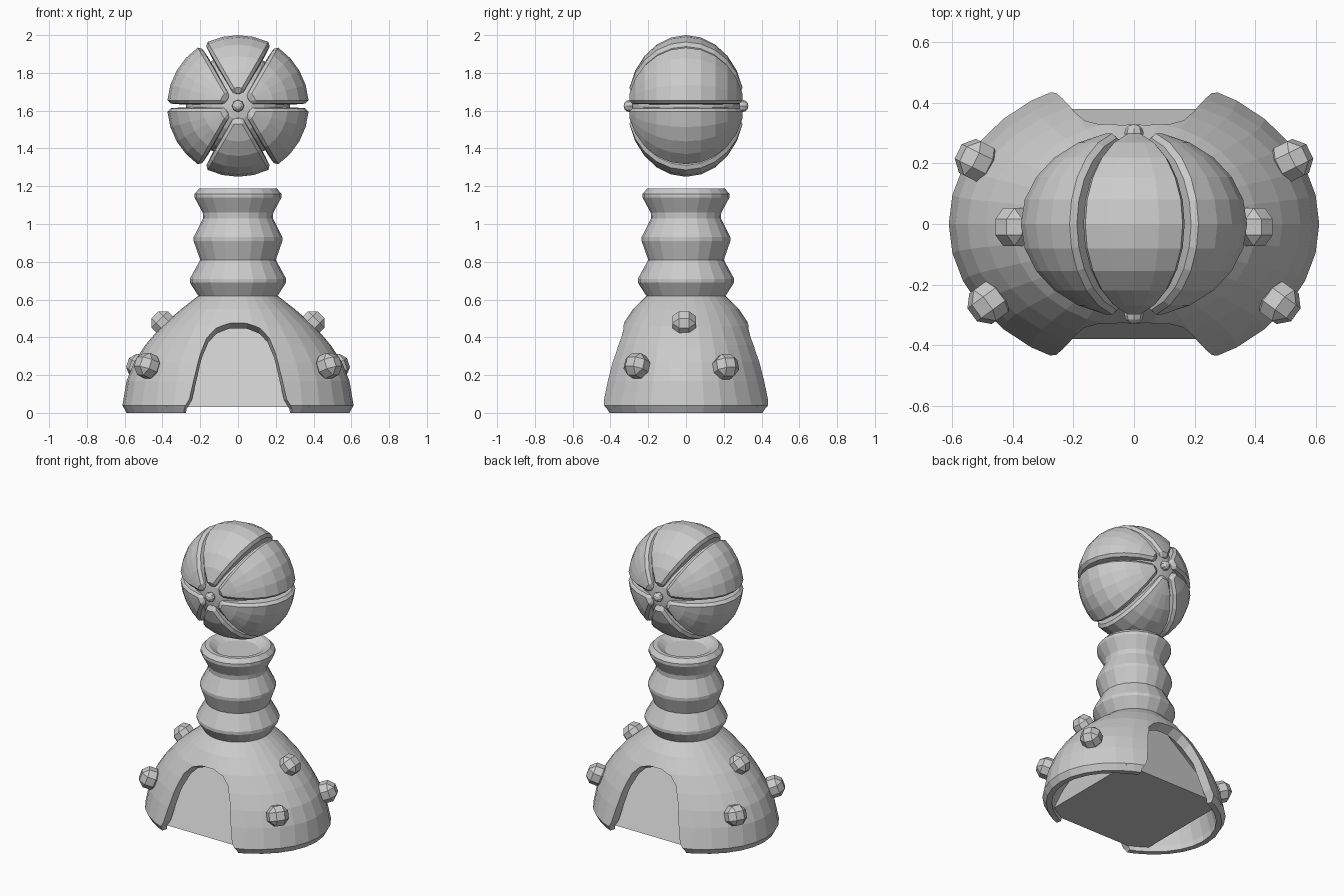
import bpy, bmesh
from math import sin, cos, asin, radians, pi
from mathutils import Vector, Matrix

if "Cube" in bpy.data.objects:
    bpy.data.objects.remove(bpy.data.objects["Cube"])


def make_object(name, bm):
    bmesh.ops.recalc_face_normals(bm, faces=bm.faces)
    mesh = bpy.data.meshes.new(name)
    bm.to_mesh(mesh)
    bm.free()
    obj = bpy.data.objects.new(name, mesh)
    bpy.context.collection.objects.link(obj)
    return obj


def loft(name, rings):
    """Skin closed rings of points and cap both ends."""
    bm = bmesh.new()
    rows = [[bm.verts.new(p) for p in ring] for ring in rings]
    n = len(rows[0])
    for a, b in zip(rows, rows[1:]):
        for i in range(n):
            j = (i + 1) % n
            bm.faces.new((a[i], a[j], b[j], b[i]))
    bm.faces.new(rows[0])
    bm.faces.new(rows[-1])
    return make_object(name, bm)


def ellipse(z, a, b, n):
    return [(a * cos(2 * pi * i / n), b * sin(2 * pi * i / n), z) for i in range(n)]


# Hollow oval dome: outer levels upward, then inner levels (z, x radius, y radius)
outer = [(0, .59, .465), (.04, .612, .49), (.17, .59, .452), (.27, .55, .42),
         (.36, .49, .385), (.46, .405, .34), (.55, .30, .28), (.62, .21, .21)]
inner = [(.57, .17, .17), (.50, .26, .24), (.41, .36, .295), (.27, .49, .365),
         (.04, .555, .43), (0, .555, .43)]
n = 32
bm = bmesh.new()
rows = [[bm.verts.new(p) for p in ellipse(*lv, n)] for lv in outer + inner]
for k, a in enumerate(rows):
    if k == len(outer) - 1:
        bm.faces.new(a)
        bm.faces.new(rows[k + 1])
        continue
    b = rows[(k + 1) % len(rows)]
    for i in range(n):
        j = (i + 1) % n
        bm.faces.new((a[i], a[j], b[j], b[i]))
dome = make_object("base_dome", bm)

# Arched openings front and back, flaring outward
half = [(.30, -.1), (.28, .02), (.25, .07), (.23, .18), (.205, .32),
        (.175, .42), (.125, .48), (.05, .51)]
arch = half + [(-x, z) for x, z in reversed(half)]
rings = []
for y in (-.7, 0, .7):
    s = .62 + abs(y) * .95
    rings.append([(x * s, y, z * s) for x, z in arch])
cutter = loft("arch_cutter", rings)
cutter.hide_render = True
mod = dome.modifiers.new("arches", "BOOLEAN")
mod.operation = "DIFFERENCE"
mod.solver = "EXACT"
mod.object = cutter
bpy.context.view_layer.objects.active = dome
bpy.ops.object.modifier_apply(modifier="arches")
bpy.data.objects.remove(cutter)

# Tapered square core filling the dome
loft("base_core", [[(x * h, y * h, z) for x, y in ((-1, -1), (1, -1), (1, 1), (-1, 1))]
                   for z, h in ((.03, .38), (.6, .12))])

# Ribbed neck with a dished top
neck = [(.60, .19), (.62, .21), (.69, .255), (.71, .255), (.81, .2), (.91, .235),
        (.93, .235), (1.03, .185), (1.06, .187), (1.14, .23), (1.16, .23),
        (1.188, .205), (1.188, .18), (1.155, .13)]
loft("neck", [ellipse(z, r, r, 20) for z, r in neck])

# Faceted studs on the dome sides
def stud(name, pos, normal):
    bm = bmesh.new()
    bmesh.ops.create_cube(bm, size=.125)
    bmesh.ops.bevel(bm, geom=bm.edges[:], offset=.036, segments=1, affect="EDGES")
    rot = Vector(normal).to_track_quat("Z", "Y").to_matrix().to_4x4()
    bmesh.ops.transform(bm, matrix=Matrix.Translation(pos) @ rot, verts=bm.verts)
    make_object(name, bm)


for side, label in ((1, "right"), (-1, "left")):
    stud(f"stud_{label}_top", (side * .395, -.01, .475), (side * .7, 0, .7))
    stud(f"stud_{label}_front", (side * .48, -.26, .25), (side * .75, -.55, .35))
    stud(f"stud_{label}_back", (side * .52, .21, .245), (side * .85, .42, .35))

# Head: six rounded segments around the y axis
CZ, R, RY = 1.625, .375, .31


def segment(name, centre):
    lats = [(-79, .93)] + [(-75 + 150 * i / 10, 1) for i in range(11)] + [(79, .93)]
    rings = []
    for deg, shrink in lats:
        t = radians(deg)
        r = R * cos(t)

        def h(gap):
            return max(radians(5), radians(30) - asin(min(.45, gap / r)))
        w = h(.03)
        cols = [(-h(.010), .8), (-h(.013), .95), (-w, 1), (-w / 2, 1), (0, 1),
                (w / 2, 1), (w, 1), (h(.013), .95), (h(.010), .8)]
        ring = []
        for ang, s in cols:
            s *= shrink
            ring.append((r * s * cos(centre + ang), RY * s * sin(t),
                         CZ + r * s * sin(centre + ang)))
        rings.append(ring)
    loft(name, rings)


for k in range(6):
    segment(f"head_segment_{k + 1}", radians(30 + 60 * k))

# Inner head core and pole beads
def ball(name, y, rx, ry, u, v):
    bm = bmesh.new()
    bmesh.ops.create_uvsphere(bm, u_segments=u, v_segments=v, radius=1)
    mat = (Matrix.Translation((0, y, CZ)) @ Matrix.Diagonal((rx, ry, rx, 1))
           @ Matrix.Rotation(pi / 2, 4, "X"))
    bmesh.ops.transform(bm, matrix=mat, verts=bm.verts)
    make_object(name, bm)


ball("head_core", 0, .275, .288, 24, 12)
for y, label in ((-.3, "front"), (.3, "back")):
    ball(f"bead_{label}", y, .032, .03, 8, 6)
